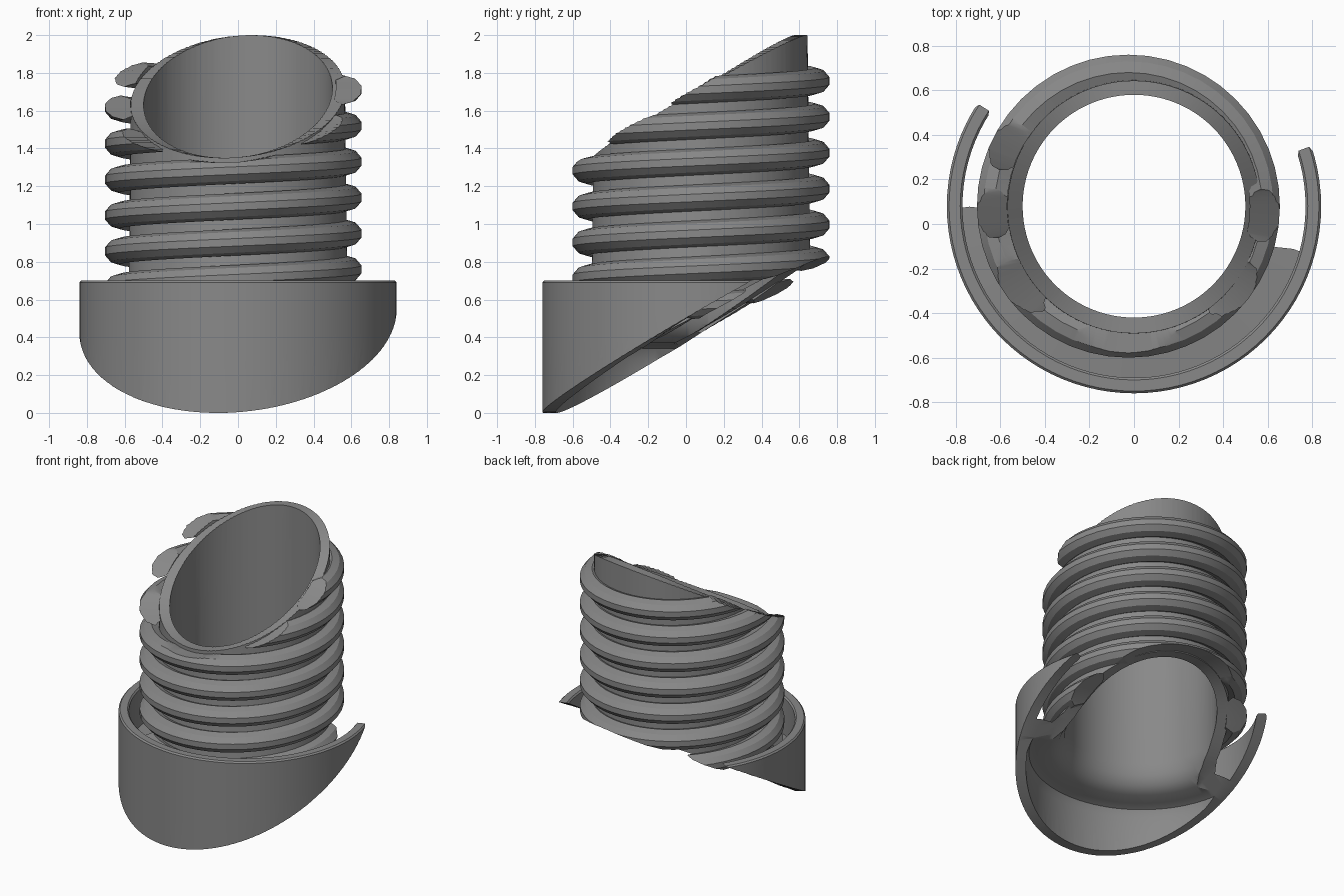
import bpy, bmesh, math

if "Cube" in bpy.data.objects:
    bpy.data.objects.remove(bpy.data.objects["Cube"])

CY = 0.08                    # neck axis sits slightly behind the origin
SLOPE_X, SLOPE_Y = 0.075, 0.575
SEG = 96

grey = bpy.data.materials.new("dark_grey")
grey.diffuse_color = (0.25, 0.25, 0.25, 1)
grey.use_nodes = True
grey.node_tree.nodes["Principled BSDF"].inputs["Base Color"].default_value = grey.diffuse_color


def new_object(name, bm):
    bmesh.ops.recalc_face_normals(bm, faces=bm.faces[:])
    mesh = bpy.data.meshes.new(name)
    bm.to_mesh(mesh)
    bm.free()
    mesh.materials.append(grey)
    obj = bpy.data.objects.new(name, mesh)
    bpy.context.collection.objects.link(obj)
    return obj


def skin(bm, rings, closed):
    """Join successive closed rings of vertices with quads."""
    n = len(rings[0])
    for i in range(len(rings) if closed else len(rings) - 1):
        a, b = rings[i], rings[(i + 1) % len(rings)]
        for j in range(n):
            k = (j + 1) % n
            bm.faces.new((a[j], a[k], b[k], b[j]))
    if not closed:
        bm.faces.new(rings[0])
        bm.faces.new(rings[-1])


def cut(obj, low, high, r_neck, r_collar, r_top):
    """Keep what lies between two slanted breaks whose edges run level radially."""
    bm = bmesh.new()
    rings = []
    for i in range(128):
        a = 2 * math.pi * (i + 0.37) / 128
        c, s = math.cos(a), math.sin(a)
        rise = SLOPE_X * c + SLOPE_Y * s
        z_neck, z_collar = low + rise * r_neck, low + rise * r_collar
        z_top = high + rise * r_top
        rings.append([bm.verts.new((r * c, CY + r * s, z)) for r, z in (
            (0.3, z_neck), (0.62, z_neck), (0.74, z_collar), (1.2, z_collar),
            (1.2, z_top), (0.3, z_top))])
    skin(bm, rings, True)
    cutter = new_object("cutter", bm)
    cutter.hide_render = True
    mod = obj.modifiers.new("cut", 'BOOLEAN')
    mod.operation, mod.solver, mod.object = 'INTERSECT', 'EXACT', cutter
    bpy.ops.object.select_all(action='DESELECT')
    bpy.context.view_layer.objects.active = obj
    obj.select_set(True)
    bpy.ops.object.modifier_apply(modifier=mod.name)
    bpy.data.objects.remove(cutter)
    bpy.ops.object.shade_smooth_by_angle(angle=math.radians(30))


# Neck tube, groove shelf and surrounding collar as one lathed section
profile = [(0.56, 2.3), (0.58, 0.56), (0.60, 0.48), (0.65, 0.43), (0.77, 0.42),
           (0.77, 0.69), (0.78, 0.70), (0.83, 0.70), (0.84, 0.69), (0.84, 0.42),
           (0.84, -0.3), (0.77, -0.3), (0.77, 0.29), (0.75, 0.34), (0.70, 0.36),
           (0.61, 0.37), (0.55, 0.41), (0.515, 0.47), (0.50, 0.55), (0.50, 2.3)]
bm = bmesh.new()
rings = []
for i in range(SEG):
    a = 2 * math.pi * i / SEG
    rings.append([bm.verts.new((r * math.cos(a), CY + r * math.sin(a), z))
                  for r, z in profile])
skin(bm, rings, True)
cut(new_object("neck_and_collar", bm), 0.487, 1.675, 0.57, 0.84, 0.56)

# Helical rib wound round the neck, stopping on the left near the top
PITCH, Z0 = 0.19, 0.95
section = [(0.545, -0.05), (0.60, -0.07), (0.65, -0.055), (0.68, -0.02),
           (0.68, 0.02), (0.65, 0.055), (0.60, 0.07), (0.545, 0.05)]
bm = bmesh.new()
rings = []
per_turn = 48
for i in range(round((0.50 - Z0) / PITCH * per_turn), round((1.80 - Z0) / PITCH * per_turn)):
    a = 2 * math.pi * i / per_turn
    z = Z0 + PITCH * i / per_turn
    rings.append([bm.verts.new((-0.025 + r * math.cos(a), CY + r * math.sin(a), z + h))
                  for r, h in section])
skin(bm, rings, False)
cut(new_object("spiral_thread", bm), 0.46, 1.685, 0.63, 0.63, 0.62)
